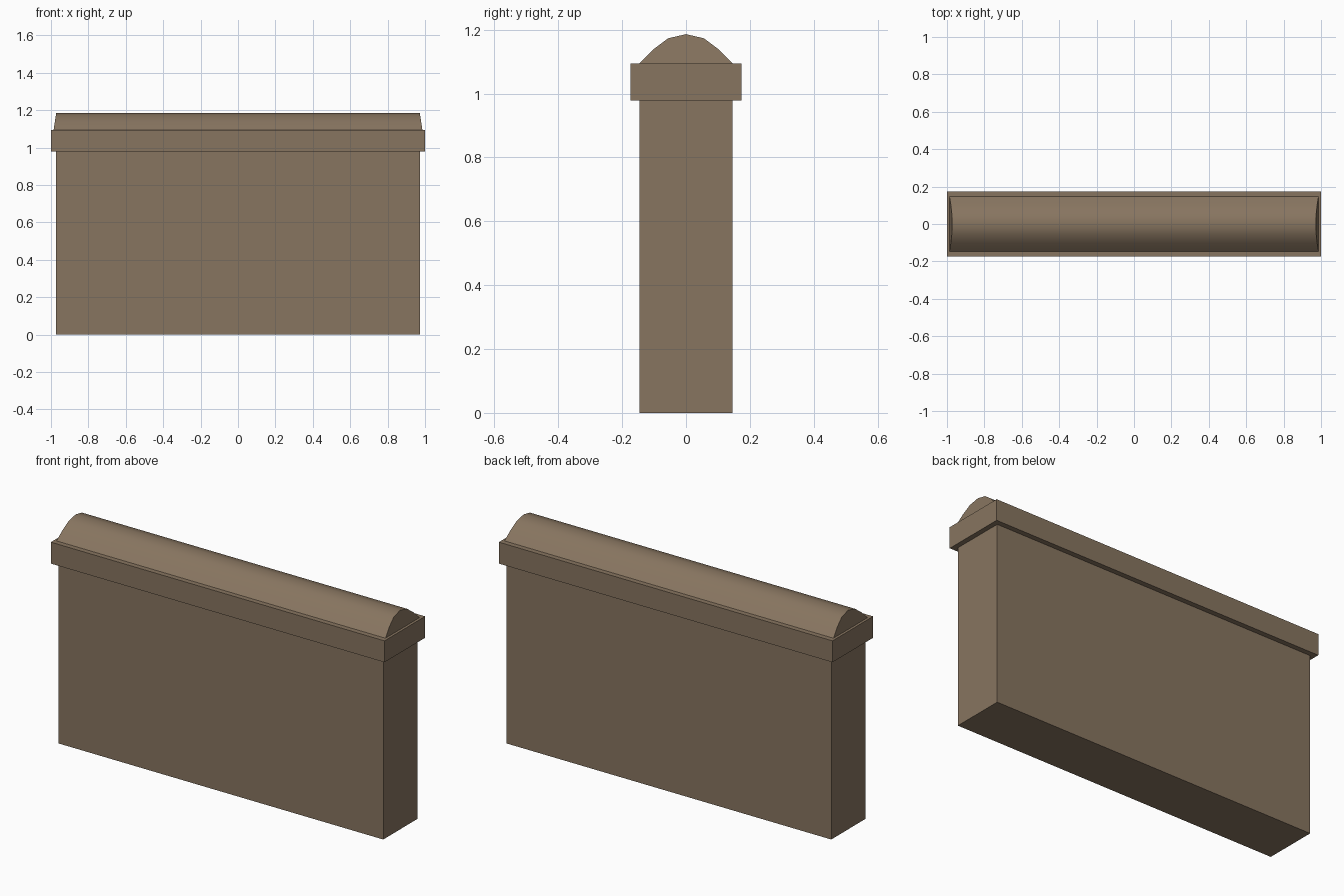
import bpy, bmesh

if "Cube" in bpy.data.objects:
    bpy.data.objects.remove(bpy.data.objects["Cube"])

stone = bpy.data.materials.new("brown_stone")
stone.diffuse_color = (0.245, 0.178, 0.117, 1)
stone.use_nodes = True
stone.node_tree.nodes["Principled BSDF"].inputs["Base Color"].default_value = stone.diffuse_color


def finish(bm, name):
    bmesh.ops.recalc_face_normals(bm, faces=bm.faces)
    me = bpy.data.meshes.new(name)
    bm.to_mesh(me)
    bm.free()
    me.materials.append(stone)
    ob = bpy.data.objects.new(name, me)
    bpy.context.collection.objects.link(ob)
    return ob


def box(name, hx, hy, z0, z1):
    bm = bmesh.new()
    bmesh.ops.create_cube(bm, size=1)
    for v in bm.verts:
        v.co = (v.co.x * 2 * hx, v.co.y * 2 * hy, z0 if v.co.z < 0 else z1)
    return finish(bm, name)


# main wall slab and overhanging coping band
box("wall_body", 0.973, 0.146, 0.0, 0.978)
box("coping_band", 1.0, 0.174, 0.978, 1.094)

# rounded ridge on top, its end faces leaning slightly inwards
half = [(0.146, 1.094), (0.103, 1.138), (0.056, 1.173)]
profile = [(-y, z) for y, z in half] + [(0, 1.186)] + [(y, z) for y, z in reversed(half)]
bm = bmesh.new()
ends = []
for s in (-1, 1):
    ends.append([bm.verts.new((s * (0.986 - 0.014 * (z - 1.094) / 0.092), y, z))
                 for y, z in profile])
a, b = ends
n = len(profile)
for i in range(n):
    j = (i + 1) % n
    f = bm.faces.new((a[i], a[j], b[j], b[i]))
    f.smooth = j != 0
for e in ends:
    bm.faces.new(e)
for e in bm.edges:
    e.smooth = e.calc_length() > 1  # keep end rims crisp
for e in bm.edges:
    if all(abs(v.co.z - 1.094) < 1e-5 for v in e.verts):
        e.smooth = False
finish(bm, "rounded_ridge")
